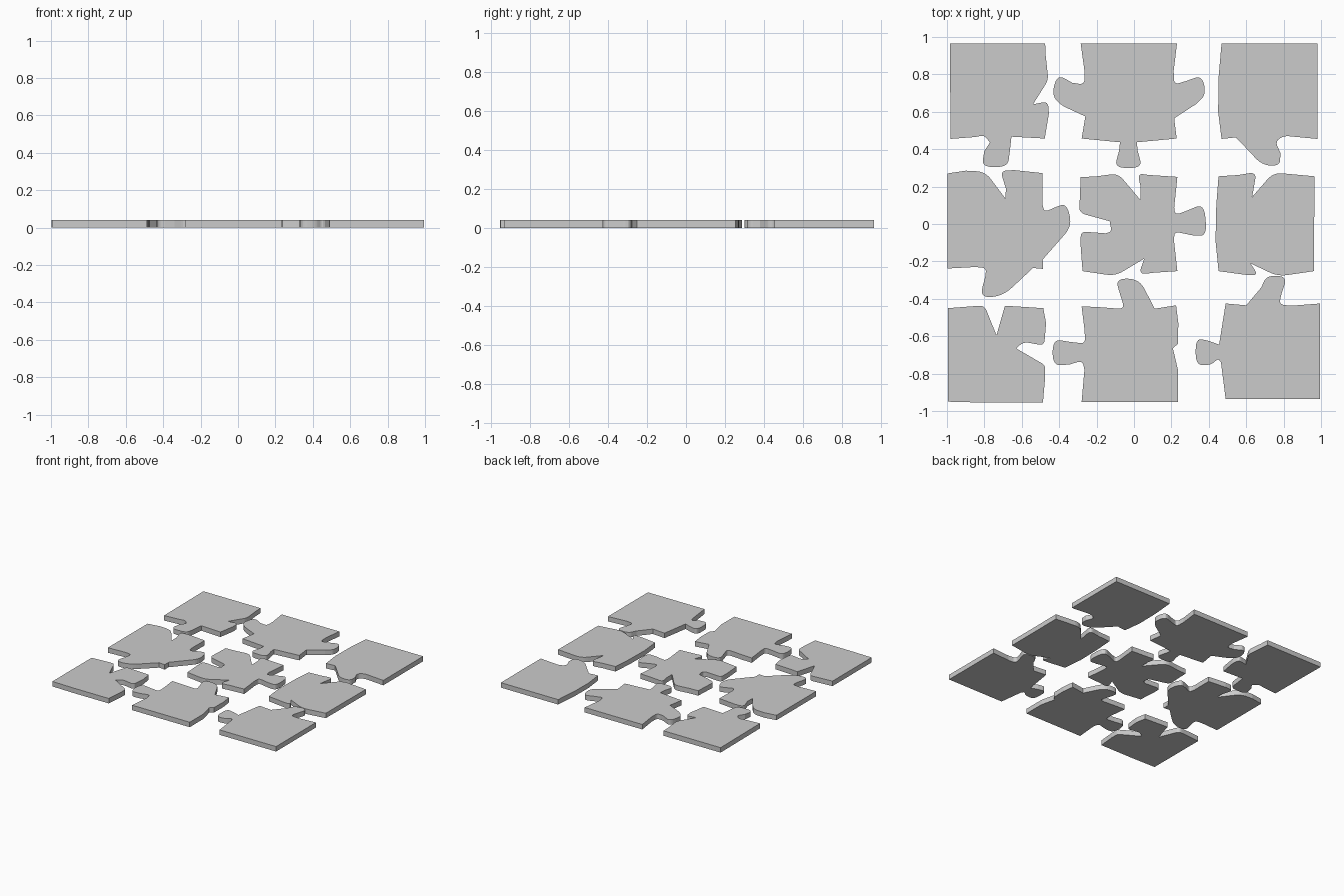
import bpy, bmesh
from mathutils import Vector

THICK = 0.04


def soften(points, steps=6):
    """Outline from (x, y) sharp corners and (x, y, t) rounded corners."""
    out, n = [], len(points)
    for i, p in enumerate(points):
        c = Vector(p[:2])
        if len(p) == 2:
            out.append(c)
            continue
        a, b = Vector(points[i - 1][:2]) - c, Vector(points[(i + 1) % n][:2]) - c
        s = c + a.normalized() * min(p[2], a.length * 0.48)
        e = c + b.normalized() * min(p[2], b.length * 0.48)
        for k in range(steps + 1):
            u = k / steps
            out.append(s * (1 - u) ** 2 + c * 2 * u * (1 - u) + e * u * u)
    return out


def piece(name, *points):
    """Flat puzzle piece extruded up from the ground; outline runs clockwise."""
    bm = bmesh.new()
    face = bm.faces.new([bm.verts.new((p.x, p.y, 0)) for p in soften(points)])
    new = bmesh.ops.extrude_face_region(bm, geom=[face])["geom"]
    top = [v for v in new if isinstance(v, bmesh.types.BMVert)]
    bmesh.ops.translate(bm, verts=top, vec=(0, 0, THICK))
    if face.is_valid and face.normal.z > 0:
        face.normal_flip()
    bmesh.ops.recalc_face_normals(bm, faces=bm.faces)
    me = bpy.data.meshes.new(name)
    bm.to_mesh(me)
    bm.free()
    ob = bpy.data.objects.new(name, me)
    bpy.context.collection.objects.link(ob)


# back row
piece("piece_back_left",
      (-.985, .965), (-.475, .965), (-.472, .90), (-.458, .77, .03), (-.54, .64),
      (-.46, .655, .03), (-.455, .59), (-.477, .457), (-.655, .467), (-.665, .38),
      (-.675, .305, .06), (-.815, .305, .06), (-.80, .39), (-.77, .435),
      (-.80, .475, .03), (-.85, .465), (-.98, .455))
piece("piece_back_middle",
      (-.285, .965), (.23, .965), (.212, .82), (.215, .745, .03), (.28, .765),
      (.365, .795, .06), (.385, .69, .05), (.33, .64), (.215, .565), (.228, .457),
      (.015, .437), (.02, .39), (.045, .30, .06), (-.105, .30, .06), (-.08, .39),
      (-.075, .437), (-.28, .457), (-.26, .575), (-.39, .635, .03),
      (-.44, .69, .05), (-.41, .80, .06), (-.33, .755), (-.265, .745, .03), (-.265, .82))
piece("piece_back_right",
      (.468, .965), (.98, .965), (.98, .455), (.80, .472, .03), (.755, .44, .03),
      (.783, .38), (.78, .31, .06), (.685, .315, .05), (.545, .463), (.468, .455),
      (.45, .60), (.452, .78))

# middle row
piece("piece_middle_left",
      (-.998, .27), (-.90, .285), (-.795, .28, .05), (-.687, .135), (-.685, .19),
      (-.715, .285, .04), (-.64, .288), (-.488, .272), (-.49, .11), (-.48, .063, .03),
      (-.42, .09), (-.36, .11, .06), (-.33, -.01, .06), (-.488, -.19),
      (-.487, -.24), (-.54, -.235), (-.70, -.385, .07), (-.825, -.395, .07),
      (-.795, -.28), (-.79, -.235, .03), (-.85, -.23), (-.998, -.238))
piece("piece_center",
      (-.285, .25), (-.20, .255), (-.085, .27, .04), (.035, .128), (.035, .20),
      (.02, .27, .04), (.08, .262), (.232, .252), (.215, .09), (.22, .048, .03),
      (.28, .07), (.375, .11, .07), (.39, -.065, .07), (.31, -.06),
      (.215, -.04, .03), (.215, -.10), (.232, -.252), (.11, -.26),
      (.025, -.27, .04), (.055, -.185), (-.10, -.278, .05), (-.275, -.252),
      (-.285, -.12), (-.285, -.04, .03), (-.15, -.05), (-.12, -.04, .02),
      (-.13, .015), (-.295, .06, .04), (-.29, .13))
piece("piece_middle_right",
      (.452, .255), (.56, .262), (.655, .278, .04), (.632, .145),
      (.745, .275, .05), (.965, .255), (.962, -.252), (.77, -.28, .05),
      (.622, -.21), (.665, -.275, .04), (.60, -.272), (.452, -.252),
      (.436, -.09), (.44, .10))

# front row
piece("piece_front_left",
      (-.995, -.45), (-.80, -.435, .03), (-.735, -.595), (-.69, -.437),
      (-.485, -.45), (-.47, -.53), (-.48, -.65, .03), (-.59, -.63, .03),
      (-.63, -.665), (-.475, -.755, .02), (-.475, -.82), (-.487, -.955),
      (-.80, -.955), (-.995, -.95))
piece("piece_front_middle",
      (-.28, -.44), (-.18, -.445), (-.05, -.455, .04), (-.07, -.39),
      (-.10, -.29, .07), (.03, -.295, .06), (.11, -.453), (.225, -.435),
      (.237, -.53), (.235, -.64), (.208, -.665), (.235, -.78), (.235, -.952),
      (-.28, -.952), (-.265, -.78), (-.275, -.73, .03), (-.34, -.75),
      (-.435, -.76, .07), (-.435, -.615, .07), (-.345, -.63), (-.26, -.64, .03),
      (-.265, -.56))
piece("piece_front_right",
      (.49, -.425), (.60, -.435), (.68, -.34), (.71, -.275, .05),
      (.82, -.28, .06), (.79, -.37), (.775, -.43, .03), (.84, -.437), (.995, -.425),
      (.995, -.935), (.49, -.935), (.465, -.74), (.45, -.72, .02), (.41, -.755, .04),
      (.33, -.755, .06), (.33, -.61, .06), (.40, -.625), (.455, -.645))
